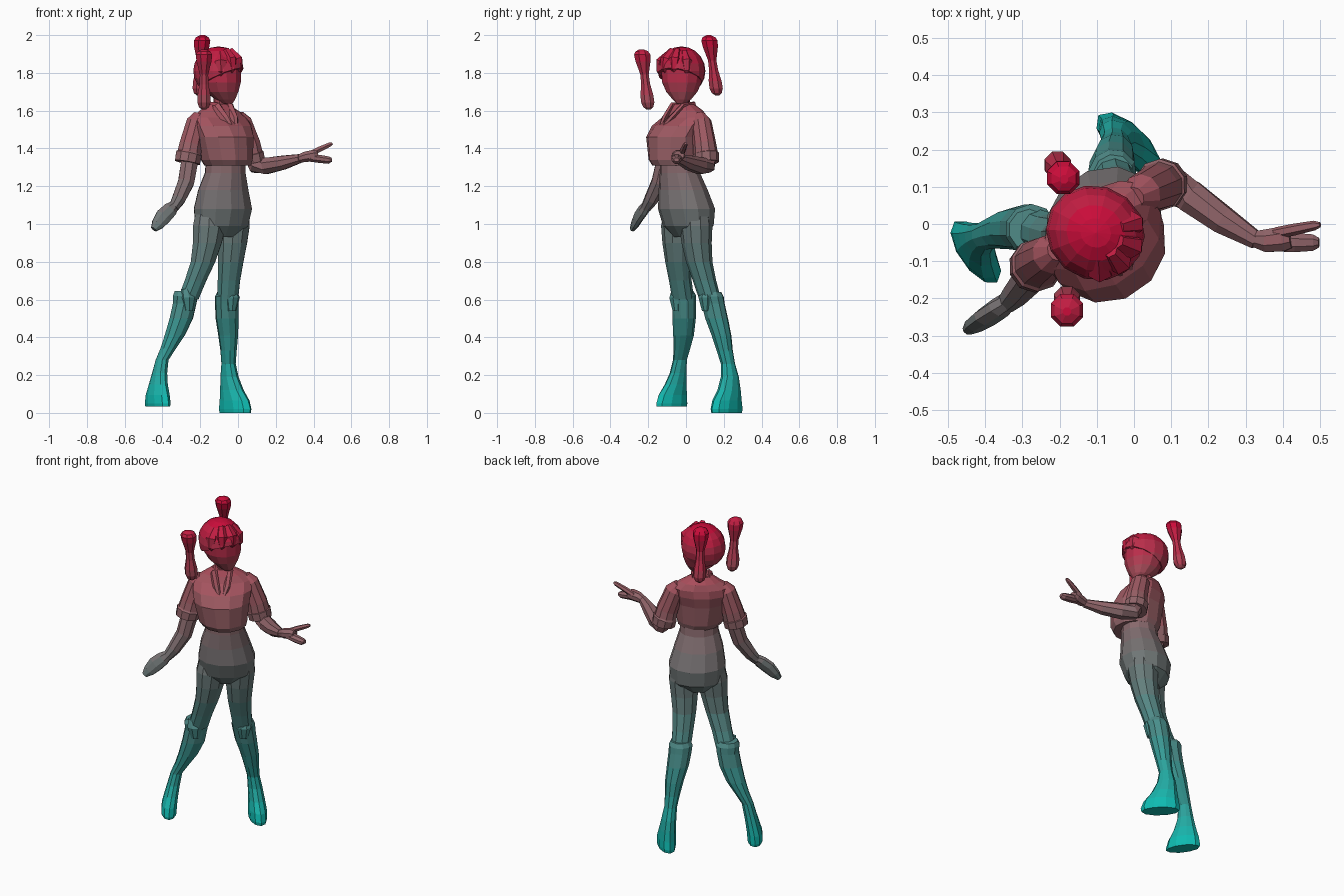
import bpy, bmesh
from math import sin, cos, pi, radians
from mathutils import Vector, Matrix

BANDS = 26
STOPS = [(0, (.07, .74, .70)), (.35, (.22, .60, .58)), (1.05, (.44, .46, .46)),
         (1.4, (.58, .38, .40)), (1.65, (.66, .31, .36)), (2, (.80, .05, .22))]


def tone(z):
    for (z0, a), (z1, b) in zip(STOPS, STOPS[1:]):
        if z <= z1:
            t = max(0, (z - z0) / (z1 - z0))
            return [(p + (q - p) * t) ** 2.2 for p, q in zip(a, b)]
    return [c ** 2.2 for c in STOPS[-1][1]]


# Teal-to-red height gradient as shared materials
mats = []
for i in range(BANDS):
    m = bpy.data.materials.new("tone_%02d" % i)
    m.diffuse_color = (*tone((i + .5) * 2 / BANDS), 1)
    mats.append(m)


def finish(name, bm):
    bmesh.ops.recalc_face_normals(bm, faces=bm.faces)
    me = bpy.data.meshes.new(name)
    used = {}
    for f in bm.faces:
        k = max(0, min(BANDS - 1, int(f.calc_center_median().z * BANDS / 2)))
        f.material_index = used.setdefault(k, len(used))
    bm.to_mesh(me)
    bm.free()
    for k in used:
        me.materials.append(mats[k])
    ob = bpy.data.objects.new(name, me)
    bpy.context.collection.objects.link(ob)
    return ob


def loft(name, rings, sides=10, yaw=None):
    """Rings (x, y, z, ru, rv): level with a yaw, or square to the path if yaw is None."""
    bm = bmesh.new()
    pts = [Vector(r[:3]) for r in rings]
    loops = []
    for i, r in enumerate(rings):
        if yaw is None:
            t = (pts[min(i + 1, len(pts) - 1)] - pts[max(i - 1, 0)]).normalized()
            u = Vector((0, 1, 0)).cross(t).normalized()
            v = t.cross(u)
        else:
            a = radians(yaw)
            u, v = Vector((cos(a), sin(a), 0)), Vector((-sin(a), cos(a), 0))
        loops.append([bm.verts.new(pts[i] + u * r[3] * cos(w) + v * r[-1] * sin(w))
                      for w in [2 * pi * (k + .5) / sides for k in range(sides)]])
    for a, b in zip(loops, loops[1:]):
        for k in range(sides):
            n = (k + 1) % sides
            bm.faces.new((a[k], a[n], b[n], b[k]))
    bm.faces.new(loops[0][::-1])
    bm.faces.new(loops[-1])
    return finish(name, bm)


BODY = 35   # the body is turned to her left

# Cropped shirt
loft("shirt", [(-.055, -.055, 1.31, .125, .125), (-.06, -.06, 1.34, .14, .14),
               (-.07, -.06, 1.46, .162, .147), (-.085, -.035, 1.52, .172, .13),
               (-.1, -.005, 1.565, .17, .09), (-.1, 0, 1.6, .115, .075),
               (-.105, -.008, 1.635, .055, .05)], 12, BODY)

# Sleeves with turned hems
loft("right_sleeve", [(-.205, -.07, 1.58, .03), (-.22, -.08, 1.54, .055),
                      (-.25, -.1, 1.42, .063), (-.258, -.108, 1.375, .066),
                      (-.26, -.11, 1.37, .072), (-.268, -.115, 1.325, .07)])
loft("left_sleeve", [(.0, .07, 1.58, .03), (.02, .08, 1.54, .055),
                     (.06, .098, 1.42, .062), (.068, .103, 1.375, .065),
                     (.07, .105, 1.37, .07), (.08, .108, 1.325, .068)])

# Collar lapels meeting in a V on the chest
loft("right_lapel", [(-.15, .0, 1.63, .02, .012), (-.115, -.075, 1.62, .028, .015),
                     (-.07, -.115, 1.56, .024, .014), (-.02, -.145, 1.49, .008, .008)], 6)
loft("left_lapel", [(-.09, .045, 1.63, .02, .012), (-.045, -.015, 1.62, .026, .015),
                    (-.02, -.08, 1.56, .022, .014), (-.01, -.145, 1.49, .008, .008)], 6)

# Arms and hands
loft("right_arm", [(-.235, -.09, 1.5, .045), (-.258, -.115, 1.32, .048),
                   (-.275, -.14, 1.22, .046), (-.315, -.185, 1.13, .038),
                   (-.342, -.213, 1.085, .028)], 8)
loft("right_hand", [(-.335, -.205, 1.1, .026, .026), (-.36, -.225, 1.075, .042, .028),
                    (-.395, -.25, 1.04, .046, .026), (-.425, -.27, 1.0, .036, .022),
                    (-.446, -.285, .972, .018, .014)], 8)
loft("left_arm", [(.035, .09, 1.5, .045), (.075, .112, 1.37, .048), (.098, .108, 1.312, .05),
                  (.15, .075, 1.308, .047), (.24, .01, 1.325, .04),
                  (.33, -.045, 1.347, .025)], 8)
loft("left_palm", [(.32, -.04, 1.345, .022, .022), (.355, -.045, 1.355, .03, .033),
                   (.4, -.04, 1.363, .032, .036), (.42, -.037, 1.366, .022, .03)], 8)
loft("left_pointing_finger", [(.38, -.025, 1.37, .016), (.43, -.015, 1.395, .016),
                              (.485, -.004, 1.42, .013), (.5, -.002, 1.426, .007)], 6)
loft("left_curled_fingers", [(.37, -.045, 1.352, .022, .03), (.43, -.05, 1.345, .023, .028),
                             (.48, -.05, 1.338, .021, .024), (.497, -.05, 1.34, .011, .014)], 8)

# Trousers: hips and two thighs
loft("hips", [(-.09, .01, .93, .09, .07), (-.085, .012, .99, .152, .125),
              (-.08, .003, 1.08, .165, .145), (-.078, -.015, 1.18, .142, .125),
              (-.068, -.032, 1.27, .113, .105), (-.065, -.035, 1.34, .11, .1)], 12, BODY)
loft("right_thigh", [(-.15, -.04, 1.05, .08), (-.152, -.042, .99, .09),
                     (-.162, -.045, .9, .08), (-.185, -.042, .8, .068),
                     (-.225, -.03, .7, .06), (-.265, -.015, .6, .058)], 10, BODY)
loft("left_thigh", [(-.02, .052, 1.05, .08), (-.022, .052, .99, .088),
                    (-.028, .056, .9, .08), (-.038, .07, .8, .07),
                    (-.048, .098, .7, .062), (-.055, .128, .6, .058)], 10, BODY)

# Tall boots: sole, ankle, calf and flared cuff
loft("right_boot", [(-.425, -.075, .035, .042, .098), (-.425, -.075, .05, .045, .1),
                    (-.425, -.07, .095, .045, .09), (-.422, -.055, .15, .041, .066),
                    (-.415, -.042, .21, .037, .048), (-.402, -.032, .28, .034, .038),
                    (-.37, -.022, .34, .042, .045), (-.335, -.013, .41, .056, .054),
                    (-.3, -.01, .5, .066, .06), (-.282, -.01, .58, .066, .062),
                    (-.278, -.014, .62, .07, .067), (-.282, -.015, .645, .055, .055)], 10, 35)
loft("left_boot", [(-.015, .215, 0, .048, .108), (-.015, .215, .02, .051, .112),
                   (-.018, .217, .065, .051, .1), (-.032, .228, .12, .046, .075),
                   (-.045, .232, .19, .041, .054), (-.05, .222, .26, .036, .04),
                   (-.05, .205, .33, .043, .044), (-.052, .188, .41, .053, .053),
                   (-.058, .162, .5, .063, .06), (-.06, .143, .58, .066, .06),
                   (-.058, .135, .615, .068, .064), (-.055, .132, .64, .055, .055)], 10, 46)

# Knee guards rising from the front of each cuff
loft("right_knee_guard", [(-.26, -.05, .54, .025, .02), (-.262, -.052, .61, .045, .035),
                          (-.27, -.05, .655, .035, .022)], 8, BODY)
loft("left_knee_guard", [(-.033, .105, .54, .025, .02), (-.03, .102, .61, .042, .035),
                         (-.035, .1, .65, .033, .022)], 8, BODY)

# Neck and face; the head looks further to her left
HEAD = 62
loft("neck", [(-.1, -.005, 1.58, .038), (-.095, -.012, 1.64, .034),
              (-.09, -.02, 1.72, .04)], 8, HEAD)
loft("face", [(-.058, -.025, 1.637, .022, .03), (-.068, -.022, 1.66, .05, .055),
              (-.085, -.022, 1.7, .084, .09), (-.092, -.022, 1.75, .107, .11),
              (-.095, -.022, 1.82, .113, .115), (-.095, -.022, 1.88, .09, .09)], 12, HEAD)

# Hair cap, cut along a sloping hairline
bm = bmesh.new()
bmesh.ops.create_uvsphere(bm, u_segments=14, v_segments=10, radius=1)
bm.transform(Matrix.Translation((-.103, -.024, 1.81)) @
             Matrix.Rotation(radians(HEAD), 4, 'Z') @ Matrix.Diagonal((.126, .136, .13, 1)))
cut = bmesh.ops.bisect_plane(bm, geom=bm.verts[:] + bm.edges[:] + bm.faces[:],
                             plane_co=(-.09, -.025, 1.77), plane_no=(-.42, .2, 1), clear_inner=True)
bmesh.ops.holes_fill(bm, edges=[e for e in bm.edges if e.is_boundary])
finish("hair", bm)

# Fringe locks swept across the brow
for i, (a, z, r) in enumerate([(-85, 1.82, .036), (-52, 1.835, .034), (-20, 1.835, .034), (15, 1.825, .034)]):
    c, s = cos(radians(a)), sin(radians(a))
    loft("fringe_lock_%d" % (i + 1),
         [(-.1 + .06 * c, -.025 + .06 * s, z + .085, .02),
          (-.1 + .1 * c, -.025 + .1 * s, z + .035, r),
          (-.1 + .109 * c, -.025 + .109 * s, z - .015, .022),
          (-.1 + .106 * c, -.025 + .106 * s, z - .035, .005)], 6)

# Pigtails: round bun, pinched middle, drooping bulb
PROFILE = [(0, .012), (.035, .036), (.09, .047), (.2, .043), (.3, .034), (.42, .024),
           (.58, .026), (.76, .037), (.88, .038), (.96, .028), (1, .01)]
for name, top, low in (("right_pigtail", (-.18, -.235, 1.925), (-.18, -.198, 1.605)),
                       ("left_pigtail", (-.188, .12, 2.0), (-.208, .165, 1.68))):
    top, low = Vector(top), Vector(low)
    loft(name, [(*top.lerp(low, t), r) for t, r in PROFILE], 8, 0)
